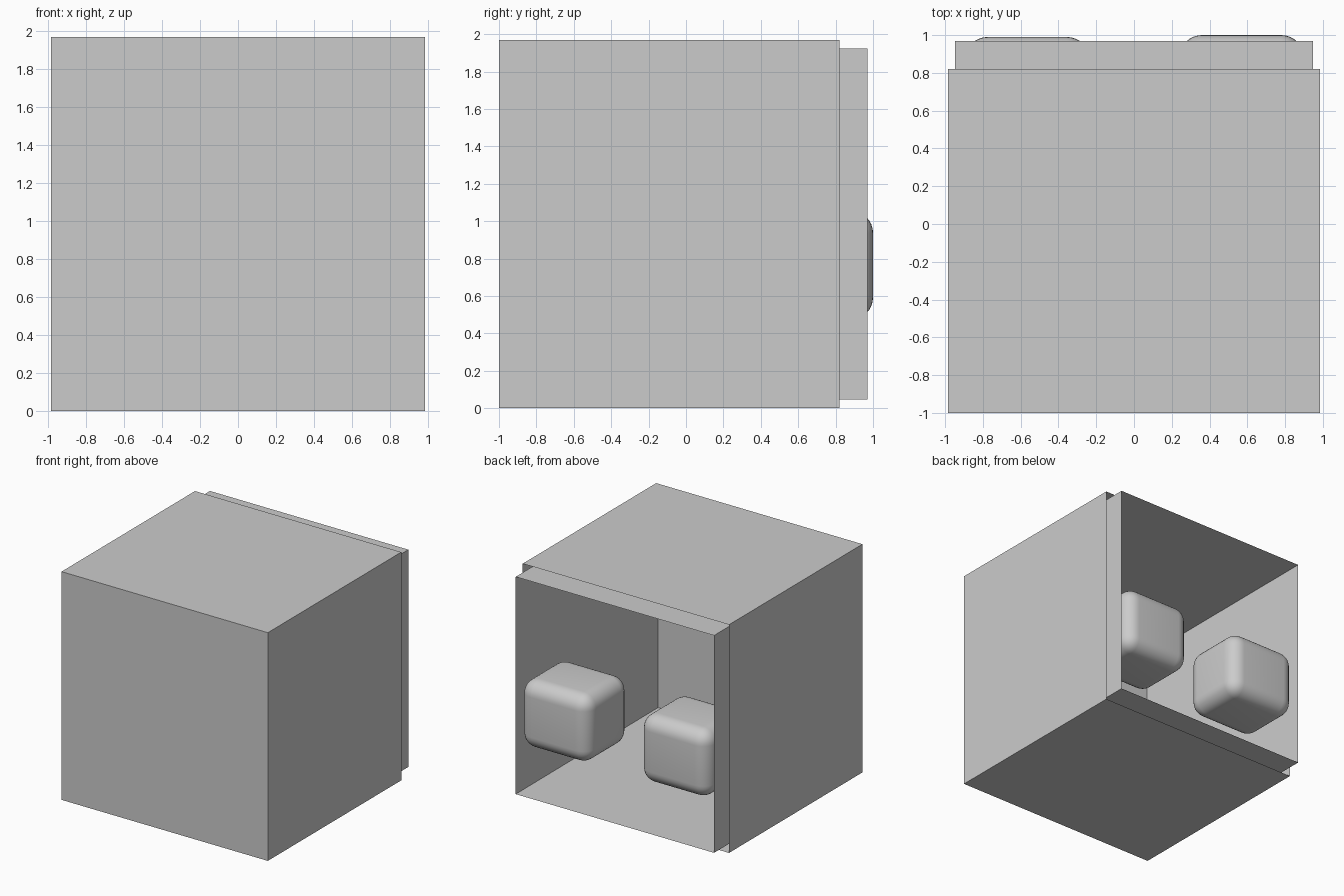
import bpy
import bmesh
import math
from mathutils import Matrix, Vector

default = bpy.data.objects.get("Cube")
if default:
    bpy.data.objects.remove(default, do_unlink=True)

# Single plain grey for every part
grey = bpy.data.materials.new("plain_grey")
grey.use_nodes = True
colour = (0.6, 0.6, 0.6, 1)
grey.diffuse_color = colour
grey.node_tree.nodes["Principled BSDF"].inputs["Base Color"].default_value = colour


def make_box(name, low, high):
    """Return an object and its bmesh, spanning two corner points."""
    low, high = Vector(low), Vector(high)
    bm = bmesh.new()
    bmesh.ops.create_cube(bm, size=1)
    bmesh.ops.transform(bm, verts=bm.verts, matrix=Matrix.LocRotScale(
        (low + high) / 2, None, high - low))
    mesh = bpy.data.meshes.new(name)
    mesh.materials.append(grey)
    obj = bpy.data.objects.new(name, mesh)
    bpy.context.collection.objects.link(obj)
    return obj, bm


def finish(obj, bm):
    bm.to_mesh(obj.data)
    bm.free()


def open_box(name, low, high, wall):
    """Hollow box whose back (+y) face is open, with a flat rim."""
    obj, bm = make_box(name, low, high)
    bm.normal_update()
    back = max(bm.faces, key=lambda f: f.normal.y)
    bmesh.ops.inset_individual(bm, faces=[back], thickness=wall, use_even_offset=True)
    depth = high[1] - low[1] - wall
    bmesh.ops.translate(bm, verts=back.verts, vec=(0, -depth, 0))
    finish(obj, bm)


def rounded_block(name, centre, half, radius):
    """Block with smoothly rounded edges and flat faces."""
    centre, half = Vector(centre), Vector(half)
    obj, bm = make_box(name, centre - half, centre + half)
    bmesh.ops.bevel(bm, geom=list(bm.edges), offset=radius, segments=8,
                    profile=0.5, affect='EDGES', clamp_overlap=True)
    finish(obj, bm)
    bpy.ops.object.select_all(action='DESELECT')
    obj.select_set(True)
    bpy.context.view_layer.objects.active = obj
    bpy.ops.object.shade_smooth_by_angle(angle=math.radians(40))


# Outer sleeve and the liner that stands proud of its back opening
open_box("outer_case", (-0.985, -1, 0), (0.985, 0.82, 1.97), 0.035)
open_box("inner_liner", (-0.947, -0.96, 0.048), (0.947, 0.97, 1.924), 0.028)

# Pair of floating rounded blocks inside the opening
block_half = (0.33, 0.292, 0.292)
rounded_block("left_block", (0.57, 0.708, 0.765), block_half, 0.12)
rounded_block("right_block", (-0.565, 0.698, 0.765), block_half, 0.12)
